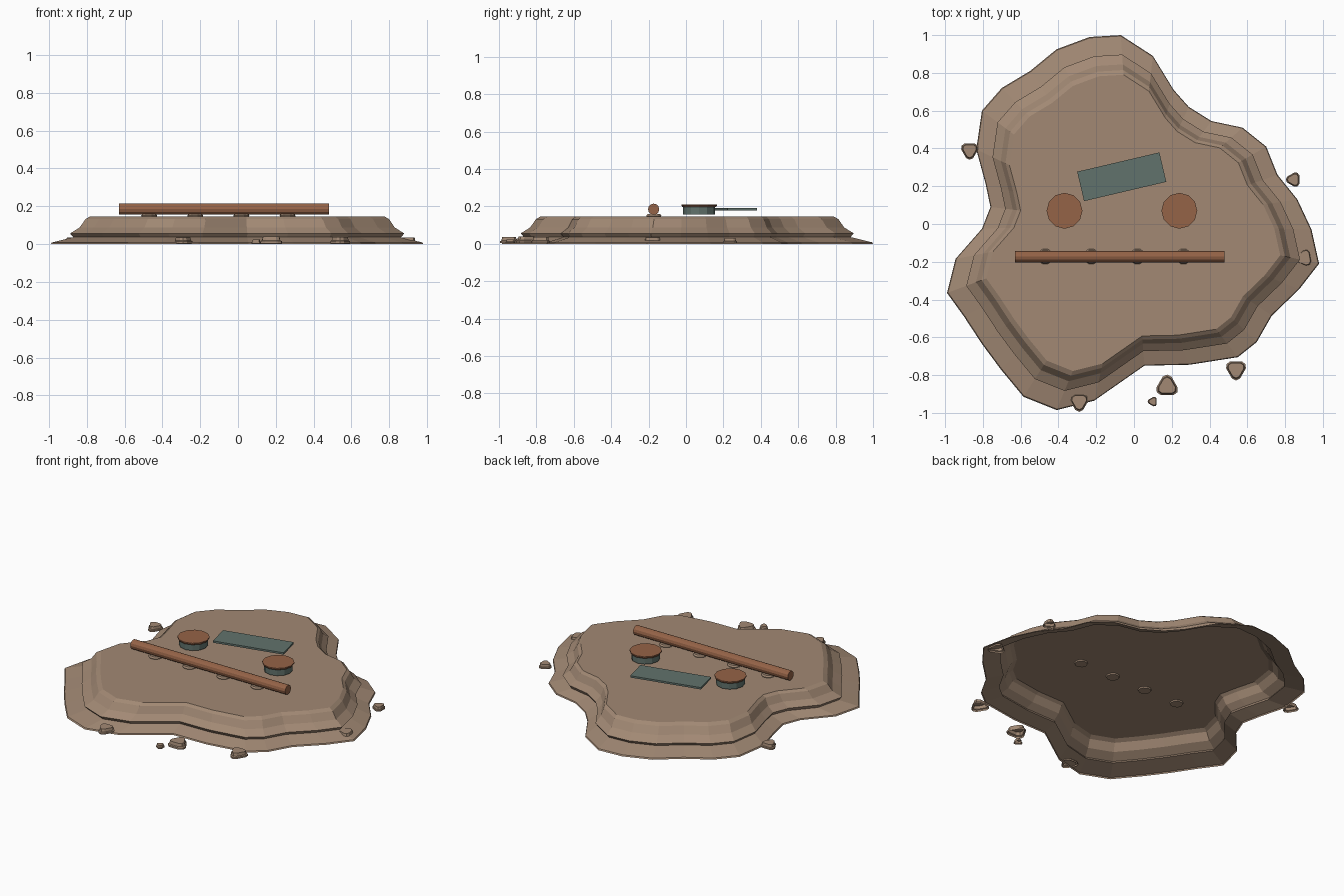
import bpy, bmesh
from math import radians, cos, sin, pi
from mathutils import Matrix, Vector

cube = bpy.data.objects.get("Cube")
if cube:
    bpy.data.objects.remove(cube, do_unlink=True)


def material(name, rgb):
    m = bpy.data.materials.new(name)
    m.use_nodes = True
    m.diffuse_color = (*rgb, 1)
    m.node_tree.nodes["Principled BSDF"].inputs["Base Color"].default_value = (*rgb, 1)
    return m


SAND = material("sandy earth", (0.36, 0.25, 0.175))
COPPER = material("copper brown", (0.30, 0.125, 0.063))
TEAL = material("dull teal", (0.12, 0.17, 0.15))


def finish(bm, name, mat):
    mesh = bpy.data.meshes.new(name)
    bm.normal_update()
    bm.to_mesh(mesh)
    bm.free()
    mesh.materials.append(mat)
    ob = bpy.data.objects.new(name, mesh)
    bpy.context.scene.collection.objects.link(ob)
    return ob


def loft(name, outline, profile, mat, centre=(0, 0), closed=False):
    """Stack scaled copies of a counter-clockwise outline and cap the top."""
    bm = bmesh.new()
    rings = [[bm.verts.new((centre[0] + x * s, centre[1] + y * s, z)) for x, y in outline]
             for s, z in profile]
    n = len(outline)
    for low, high in zip(rings, rings[1:]):
        for i in range(n):
            j = (i + 1) % n
            bm.faces.new((low[i], low[j], high[j], high[i]))
    bm.faces.new(rings[-1])
    if closed:
        bm.faces.new(rings[0][::-1])
    return finish(bm, name, mat)


def circle(radius, sides):
    return [(radius * cos(2 * pi * i / sides), radius * sin(2 * pi * i / sides))
            for i in range(sides)]


# Stepped ground mound, open underneath
shore = [(-.07, 1), (.10, .89), (.21, .71), (.29, .62), (.41, .545), (.575, .51), (.70, .41),
         (.76, .26), (.865, .13), (.94, -.03), (.98, -.21), (.875, -.345), (.73, -.485),
         (.65, -.625), (.55, -.705), (.295, -.745), (.055, -.75), (-.21, -.935),
         (-.41, -.985), (-.585, -.915), (-.705, -.77), (-.805, -.635), (-.90, -.49),
         (-.99, -.365), (-.945, -.185), (-.805, -.025), (-.76, .09), (-.785, .21),
         (-.835, .395), (-.805, .6), (-.70, .72), (-.55, .81), (-.41, .925), (-.235, .99)]
loft("ground_mound", shore[::-1],
     [(1, 0), (.995, .008), (.88, .036), (.897, .056), (.845, .088), (.815, .132), (.79, .146)],
     SAND)

# Small lobed stones scattered round the edge: x, y, radius, turn
stones = [(-.87, .39, .043, 150), (.845, .235, .036, 180), (.9, -.18, .046, 70),
          (.54, -.77, .05, 30), (.175, -.86, .054, 90), (.10, -.94, .024, 180),
          (-.29, -.94, .047, 30)]
for i, (x, y, r, turn) in enumerate(stones):
    shape = []
    for k in range(15):
        a = 2 * pi * k / 15
        d = r * (1 + .16 * cos(3 * a))
        shape.append((d * cos(a + radians(turn)), d * sin(a + radians(turn))))
    h = .012 + .5 * r
    loft(f"stone_{i + 1}", shape, [(1, .004), (1, .4 * h), (.86, .5 * h), (.78, h)], SAND, (x, y))

# Flat pebbles under the bar
for i in range(4):
    loft(f"pebble_{i + 1}", circle(.042, 10), [(.9, .138), (1, .15), (.85, .16)],
         SAND, (-.47 + .244 * i, -.172), closed=True)

# Round bar lying across the mound
bm = bmesh.new()
bmesh.ops.create_cone(bm, cap_ends=True, segments=12, radius1=.03, radius2=.03, depth=1.11,
                      matrix=Matrix.Translation((-.075, -.173, .185))
                      @ Matrix.Rotation(radians(90), 4, "Y"))
finish(bm, "round_bar", COPPER)

# Pair of drums with wider lids
for side, x in (("right", -.368), ("left", .24)):
    loft(f"{side}_drum", circle(.085, 12), [(1, .158), (1, .2)], TEAL, (x, .07), closed=True)
    loft(f"{side}_lid", circle(.095, 12), [(.95, .198), (1, .204), (1, .211)],
         COPPER, (x, .07), closed=True)

# Thin slanted plate
bm = bmesh.new()
bmesh.ops.create_cube(bm, size=1, matrix=Matrix.Translation((-.065, .25, .185))
                      @ Matrix.Rotation(radians(13.2), 4, "Z")
                      @ Matrix.Diagonal(Vector((.447, .16, .012, 1))))
finish(bm, "thin_plate", TEAL)
